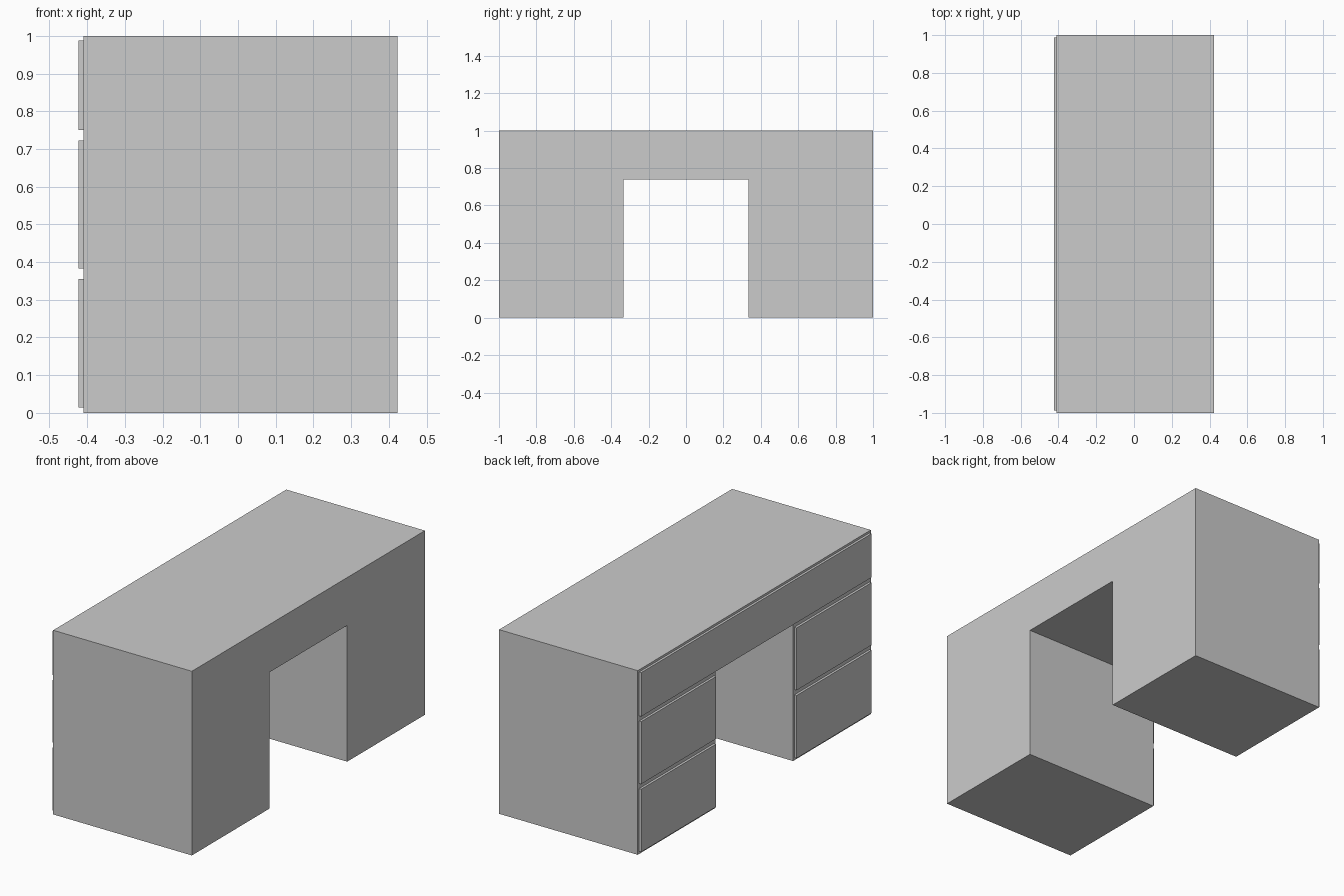
import bpy, bmesh
from mathutils import Vector

if "Cube" in bpy.data.objects:
    bpy.data.objects.remove(bpy.data.objects["Cube"])

BACK, FRONT, FACE = 0.423, -0.41, -0.423   # x of back, carcass front, drawer faces
KNEE_Y, KNEE_Z = 0.333, 0.74
GAP = 0.012


def finish(name, bm):
    bmesh.ops.recalc_face_normals(bm, faces=bm.faces)
    mesh = bpy.data.meshes.new(name)
    bm.to_mesh(mesh)
    bm.free()
    obj = bpy.data.objects.new(name, mesh)
    bpy.context.collection.objects.link(obj)
    return obj


def panel(name, y0, y1, z0, z1):
    bm = bmesh.new()
    bmesh.ops.create_cube(bm, size=1)
    bmesh.ops.scale(bm, vec=(FRONT - FACE, y1 - y0, z1 - z0), verts=bm.verts)
    bmesh.ops.translate(bm, vec=((FRONT + FACE) / 2, (y0 + y1) / 2, (z0 + z1) / 2), verts=bm.verts)
    return finish(name, bm)


# Desk body: arch profile extruded front to back
profile = [(-1, 0), (-KNEE_Y, 0), (-KNEE_Y, KNEE_Z), (KNEE_Y, KNEE_Z),
           (KNEE_Y, 0), (1, 0), (1, 1), (-1, 1)]
bm = bmesh.new()
face = bm.faces.new([bm.verts.new((FRONT, y, z)) for y, z in profile])
ext = bmesh.ops.extrude_face_region(bm, geom=[face])
moved = [v for v in ext["geom"] if isinstance(v, bmesh.types.BMVert)]
bmesh.ops.translate(bm, vec=Vector((BACK - FRONT, 0, 0)), verts=moved)
finish("desk_body", bm)

# Wide top drawer
panel("top_drawer_front", -1 + GAP, 1 - GAP, 0.75, 0.988)

# Two drawers on each pedestal
for side, label in ((-1, "right"), (1, "left")):
    y0, y1 = sorted((side * (KNEE_Y + GAP), side * (1 - GAP)))
    for level, z0, z1 in (("lower", 0.014, 0.355), ("middle", 0.383, 0.722)):
        panel(f"{label}_{level}_drawer_front", y0, y1, z0, z1)
